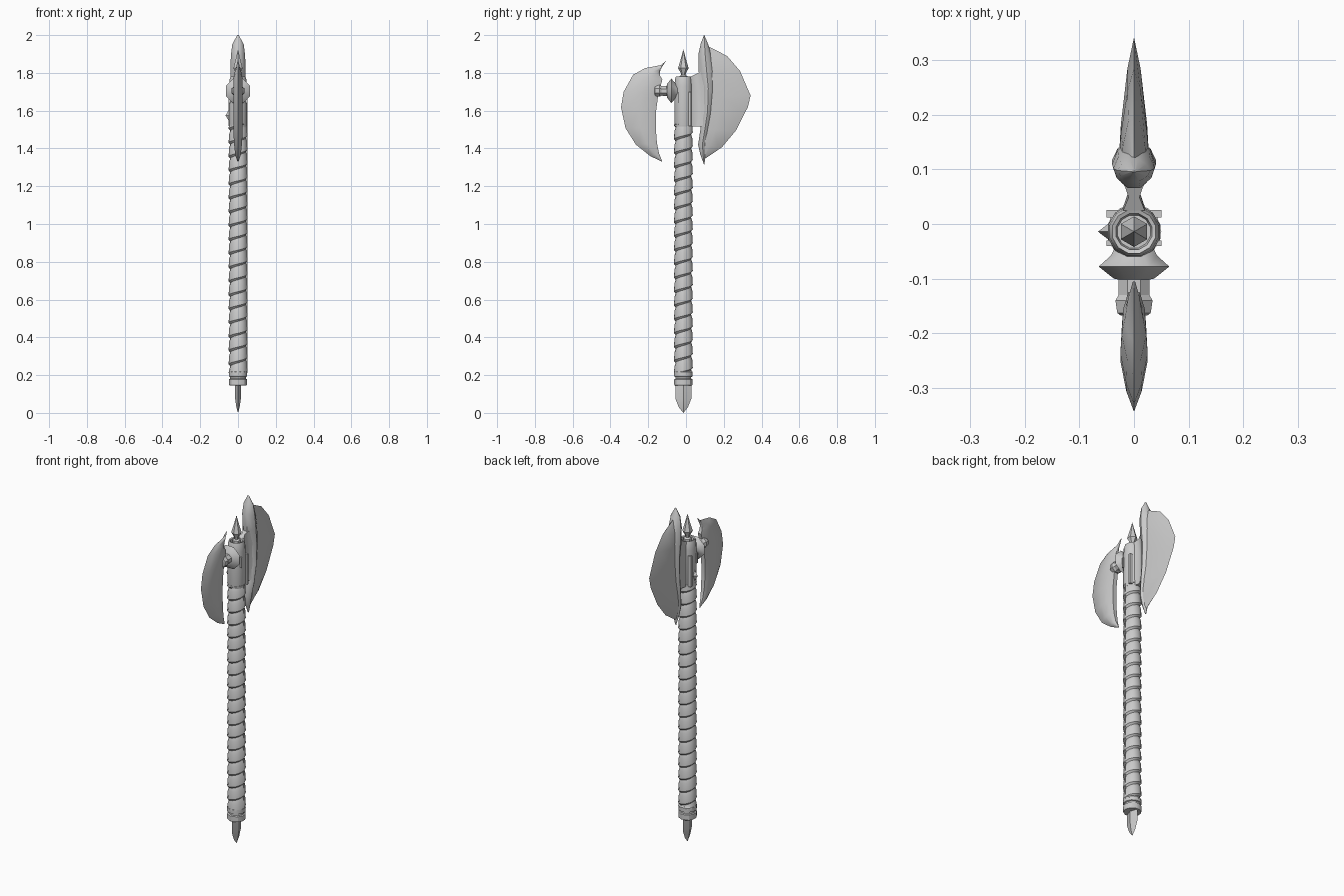
import bpy, bmesh, math
from mathutils import Matrix, Vector

old = bpy.data.objects.get("Cube")
if old:
    bpy.data.objects.remove(old)

GREY = (0.6, 0.6, 0.6, 1)
steel = bpy.data.materials.new("grey_steel")
steel.use_nodes = True
steel.diffuse_color = GREY
steel.node_tree.nodes["Principled BSDF"].inputs["Base Color"].default_value = GREY
AXIS_Y = -0.014   # shaft centre


def loft(name, rings, closed=True, angle=30):
    """Skin a list of equal-length rings, capping both ends."""
    bm = bmesh.new()
    rows = [[bm.verts.new(p) for p in ring] for ring in rings]
    n = len(rows[0])
    for a, b in zip(rows, rows[1:]):
        for i in range(n):
            j = (i + 1) % n
            bm.faces.new((a[i], a[j], b[j], b[i]))
    if closed:
        bm.faces.new(rows[0])
        bm.faces.new(rows[-1])
    bmesh.ops.remove_doubles(bm, verts=bm.verts, dist=0.0002)
    bmesh.ops.recalc_face_normals(bm, faces=bm.faces)
    me = bpy.data.meshes.new(name)
    bm.to_mesh(me)
    bm.free()
    me.materials.append(steel)
    me.shade_smooth()
    me.set_sharp_from_angle(angle=math.radians(angle))
    ob = bpy.data.objects.new(name, me)
    bpy.context.collection.objects.link(ob)
    return ob


def lathe(name, profile, sides, flat_x=1, turn=0.5):
    """Turn a (radius, height) profile around z."""
    def ring(r, z):
        steps = [math.tau * (i + turn) / sides for i in range(sides)]
        return [(r * flat_x * math.cos(a), r * math.sin(a), z) for a in steps]
    ob = loft(name, [ring(r, z) for r, z in profile])
    ob.location.y = AXIS_Y
    return ob


def box(name, x, y, z):
    """Block from (low, high) ranges."""
    return loft(name, [[(x[0], y[0], h), (x[1], y[0], h), (x[1], y[1], h), (x[0], y[1], h)]
                       for h in z])


def blade(name, inner, outer, section, swell):
    """Span paired inner/outer (y, z) edges with a mirrored thickness section."""
    rings = []
    for (p, q, s) in zip(inner, outer, swell):
        p, q = Vector((0, *p)), Vector((0, *q))
        side = [(h * s, p.lerp(q, t)) for t, h in section]
        right = [(h, c.y, c.z) for h, c in side]
        left = [(-h, c.y, c.z) for h, c in reversed(side)]
        rings.append(right + left)
    return loft(name, rings, angle=40)


# Spiral-wrapped grip: a helical band with a stepped edge
LOW, HIGH, TURNS, SIDES = 0.21, 1.53, 18, 12
pitch = (HIGH - LOW) / TURNS
band = [(0.0, 0.041), (0.14, 0.050), (0.75, 0.047)]
rings = []
for turn in range(-1, TURNS + 1):
    for part, radius in band:
        ring = []
        for i in range(SIDES + 1):
            a = math.tau * i / SIDES
            z = LOW + pitch * (turn + part + i / SIDES)
            z = min(max(z, LOW), HIGH)
            ring.append((radius * math.cos(a), AXIS_Y + radius * math.sin(a), z))
        rings.append(ring)
loft("wrapped_grip", rings, closed=False, angle=35)

# Pommel ring with groove, and flat bottom spike
lathe("pommel_ring", [(0.047, 0.145), (0.05, 0.15), (0.05, 0.178), (0.043, 0.181), (0.043, 0.19),
                      (0.05, 0.193), (0.05, 0.217), (0.044, 0.222)], 12)
lathe("bottom_spike", [(0.043, 0.15), (0.042, 0.075), (0.024, 0.03), (0, 0)], 4, 0.36, 0)

# Hollow-topped head sleeve
lathe("head_sleeve", [(0.047, 1.515), (0.049, 1.525), (0.049, 1.73), (0.046, 1.765), (0.041, 1.78),
                      (0.034, 1.777), (0.031, 1.762), (0, 1.762)], 12)

# Raised ribs on both flanks of the sleeve
for side, label in ((1, "left"), (-1, "right")):
    xs = sorted((side * 0.03, side * 0.05))
    box(f"{label}_sleeve_rib", xs, (0.012, 0.026), (1.52, 1.7))
    box(f"{label}_front_rib", xs, (-0.04, -0.03), (1.64, 1.7))

# Small pointed lug on one flank
lug = lathe("side_lug", [(0.026, 0.0), (0.02, 0.045), (0, 0.066)], 4, 1, 0)
lug.data.transform(Matrix.Rotation(-math.pi / 2, 4, "Y") @ Matrix.Diagonal((1.8, 0.8, 1, 1)))
lug.location.z = 1.575

# Top spear point
lathe("top_spear", [(0.022, 1.755), (0.022, 1.782), (0.012, 1.788), (0.014, 1.8), (0.028, 1.825),
                    (0.016, 1.865), (0, 1.925)], 6)

# Front boss disc and peg, turned to face forward
disc = lathe("front_disc", [(0.03, 0.03), (0.046, 0.058), (0.07, 0.078), (0.04, 0.1), (0.03, 0.102)], 8)
peg = lathe("front_peg", [(0.034, 0.095), (0.033, 0.13), (0.04, 0.14), (0.036, 0.163), (0.028, 0.168)], 8)
peg.data.transform(Matrix.Diagonal((0.92, 0.85, 1, 1)))
for ob in (disc, peg):
    ob.data.transform(Matrix.Rotation(math.pi / 2, 4, "X"))
    ob.location = (0, 0, 1.705)

# Front blade: thin lens with a hooked top
blade("front_blade",
      [(-0.105, 1.865), (-0.137, 1.815), (-0.138, 1.785), (-0.125, 1.765), (-0.146, 1.69),
       (-0.158, 1.6), (-0.16, 1.51), (-0.154, 1.43), (-0.143, 1.375), (-0.125, 1.33)],
      [(-0.108, 1.863), (-0.13, 1.842), (-0.217, 1.825), (-0.28, 1.79), (-0.33, 1.7),
       (-0.344, 1.618), (-0.32, 1.507), (-0.265, 1.42), (-0.19, 1.36), (-0.128, 1.33)],
      [(0, 0.012), (0.2, 0.022), (0.5, 0.025), (0.8, 0.014), (1, 0)],
      [0.1, 0.4, 0.7, 0.9, 1, 1, 1, 0.85, 0.6, 0.1])

# Rear blade: wedge thinning to the cutting edge
blade("rear_blade",
      [(0.1, 1.94), (0.11, 1.86), (0.115, 1.78), (0.115, 1.68),
       (0.11, 1.6), (0.105, 1.5), (0.1, 1.42), (0.092, 1.35)],
      [(0.108, 1.945), (0.217, 1.89), (0.286, 1.81), (0.342, 1.68),
       (0.328, 1.62), (0.265, 1.496), (0.19, 1.406), (0.096, 1.343)],
      [(0, 0.028), (0.3, 0.024), (0.75, 0.012), (1, 0)],
      [0.3, 0.85, 1, 1, 1, 1, 0.8, 0.3])

# Curved spine behind the rear blade
blade("blade_spine",
      [(0.095, 2.0), (0.078, 1.955), (0.066, 1.9), (0.066, 1.81), (0.084, 1.735), (0.09, 1.61),
       (0.076, 1.5), (0.064, 1.42), (0.075, 1.37), (0.095, 1.315)],
      [(0.097, 2.0), (0.118, 1.95), (0.138, 1.88), (0.152, 1.81), (0.152, 1.7), (0.138, 1.58),
       (0.122, 1.49), (0.11, 1.43), (0.105, 1.37), (0.097, 1.315)],
      [(0, 0.012), (0.25, 0.033), (0.5, 0.04), (0.8, 0.03), (1, 0.01)],
      [0.1, 0.75, 0.95, 1, 1, 1, 0.9, 0.7, 0.45, 0.1])

# Flared web joining sleeve and spine
blade("rear_web",
      [(0.025, 1.78), (0.025, 1.7), (0.025, 1.56), (0.025, 1.515)],
      [(0.085, 1.81), (0.105, 1.7), (0.105, 1.56), (0.085, 1.515)],
      [(0, 0.022), (0.4, 0.011), (0.7, 0.018), (1, 0.03)],
      [0.9, 1, 1, 0.9])
